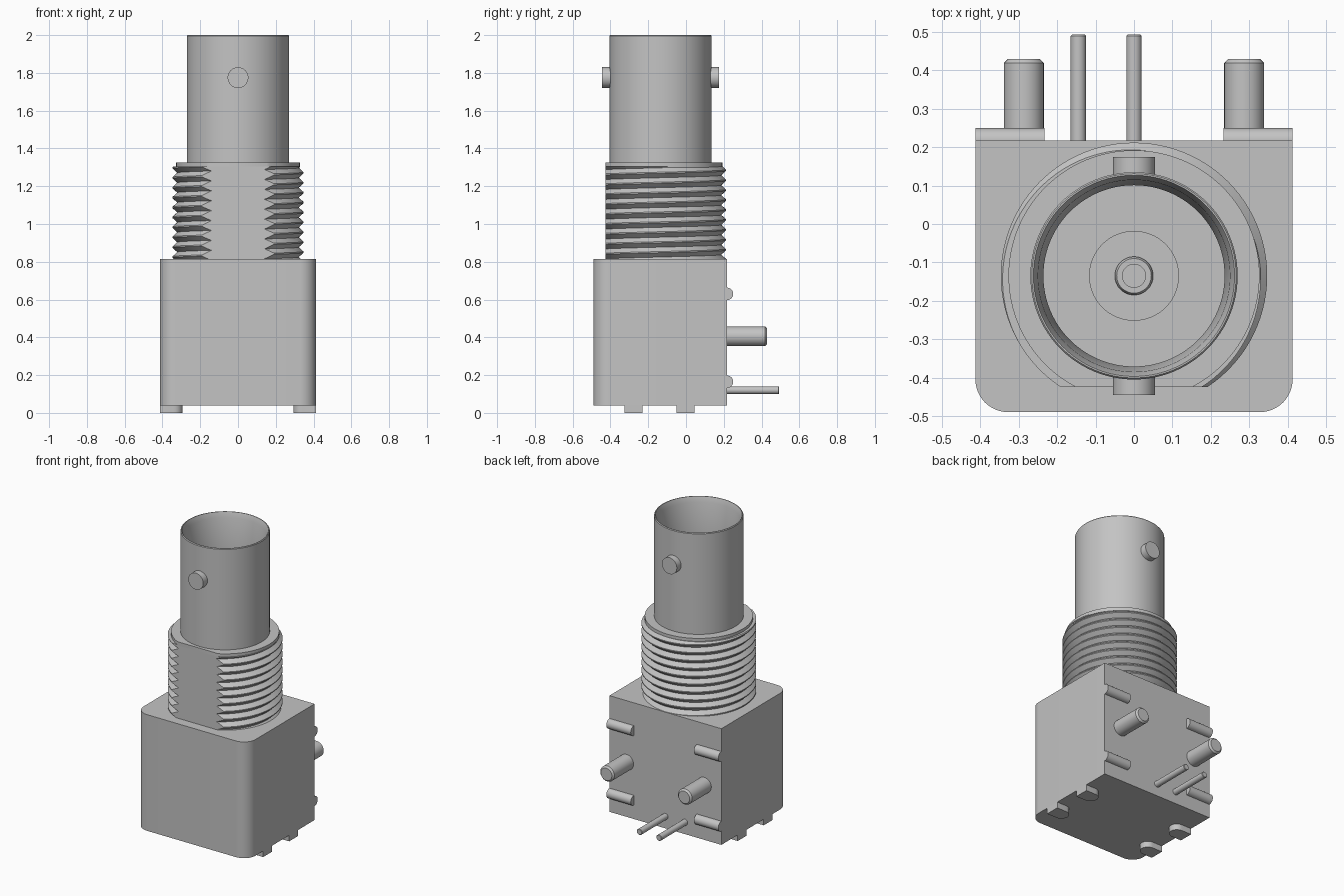
import bpy, bmesh, math
from mathutils import Matrix, Vector

cube = bpy.data.objects.get("Cube")
if cube:
    bpy.data.objects.remove(cube, do_unlink=True)

AXIS = Vector((0, -0.135, 0))          # connector axis
GREY = (0.55, 0.55, 0.55, 1)
grey = bpy.data.materials.new("plain_grey")
grey.diffuse_color = GREY
grey.use_nodes = True
grey.node_tree.nodes["Principled BSDF"].inputs["Base Color"].default_value = GREY


def finish(bm, name, smooth=True):
    bmesh.ops.recalc_face_normals(bm, faces=bm.faces[:])
    me = bpy.data.meshes.new(name)
    bm.to_mesh(me)
    bm.free()
    me.materials.append(grey)
    ob = bpy.data.objects.new(name, me)
    bpy.context.collection.objects.link(ob)
    if smooth:
        bpy.ops.object.select_all(action="DESELECT")
        ob.select_set(True)
        bpy.context.view_layer.objects.active = ob
        bpy.ops.object.shade_smooth_by_angle(angle=math.radians(30))
    return ob


def lathe(name, profile, place=None, seg=96):
    """Spin (radius, height) points around z, then place the result."""
    bm = bmesh.new()
    vs = [bm.verts.new((r, 0, z)) for r, z in profile]
    es = [bm.edges.new(p) for p in zip(vs, vs[1:])]
    bmesh.ops.spin(bm, geom=vs + es, cent=(0, 0, 0), axis=(0, 0, 1),
                   angle=math.tau, steps=seg)
    bmesh.ops.remove_doubles(bm, verts=bm.verts[:], dist=1e-5)
    bm.transform(place or Matrix.Translation(AXIS))
    return finish(bm, name)


def rod(name, r, start, end, chamfer=0.0, seg=32):
    """Solid round bar between two points, with a chamfered far end."""
    a, b = Vector(start), Vector(end)
    n = (b - a).length
    prof = [(0, 0), (r, 0), (r, n - chamfer)]
    prof += [(r - chamfer, n)] if chamfer else []
    turn = (b - a).to_track_quat("Z", "Y").to_matrix().to_4x4()
    return lathe(name, prof + [(0, n)], Matrix.Translation(a) @ turn, seg)


def prism(name, outline, z0, z1):
    bm = bmesh.new()
    f = bm.faces.new([bm.verts.new((x, y, z0)) for x, y in outline])
    up = bmesh.ops.extrude_face_region(bm, geom=[f])["geom"]
    bmesh.ops.translate(bm, vec=(0, 0, z1 - z0),
                        verts=[v for v in up if isinstance(v, bmesh.types.BMVert)])
    return finish(bm, name)


def arc(cx, cy, r, a0, a1, n=12):
    return [(cx + r * math.cos(math.radians(a0 + (a1 - a0) * i / n)),
             cy + r * math.sin(math.radians(a0 + (a1 - a0) * i / n)))
            for i in range(n + 1)]


def slice_off(bm, co, no):
    """Cut away everything beyond a plane and cap the opening."""
    cut = bmesh.ops.bisect_plane(bm, geom=bm.verts[:] + bm.edges[:] + bm.faces[:],
                                 plane_co=co, plane_no=no, clear_outer=True)
    edges = [e for e in cut["geom_cut"] if isinstance(e, bmesh.types.BMEdge)]
    bmesh.ops.contextual_create(bm, geom=edges)


# Housing block with rounded front corners
outline = [(0.413, 0.217), (-0.413, 0.217)]
outline += arc(-0.328, -0.405, 0.085, 180, 270) + arc(0.328, -0.405, 0.085, 270, 360)
housing = prism("housing", outline, 0.04, 0.815)

# Underside recess and two locating holes
cutters = [rod("recess_cutter", 0.27, (0, AXIS.y, -0.1), (0, AXIS.y, 0.35), seg=96)]
for x, y in ((0.287, 0.124), (-0.287, -0.40)):
    cutters.append(rod("hole_cutter", 0.055, (x, y, -0.1), (x, y, 0.25)))
for c in cutters:
    mod = housing.modifiers.new("cut", "BOOLEAN")
    mod.operation, mod.solver, mod.object = "DIFFERENCE", "EXACT", c
    bpy.context.view_layer.objects.active = housing
    bpy.ops.object.modifier_apply(modifier=mod.name)
    bpy.data.objects.remove(c, do_unlink=True)

# Feet with rounded inner ends
for side, label in ((1, "left"), (-1, "right")):
    for y, end in ((-0.277, "front"), (-0.003, "rear")):
        pts = [(0.413, y - 0.0475), (0.413, y + 0.0475)] + arc(0.3405, y, 0.0475, 90, 270)
        prism(f"foot_{end}_{label}", [(side * px, py) for px, py in pts], 0, 0.045)

# Threaded collar: a helical surface, capped and given a front flat
ROOT, CREST, PITCH, SEG = 0.322, 0.347, 0.0525, 96
shape = [(0.0, ROOT), (0.44, CREST), (0.56, CREST)]
turns = 13
bm = bmesh.new()
rows = []
for i in range(turns * SEG + 1):
    a = math.tau * i / SEG
    rows.append([bm.verts.new((r * math.cos(a), r * math.sin(a) + AXIS.y,
                               0.72 + PITCH * (i / SEG + t))) for t, r in shape])
for i in range((turns - 1) * SEG):
    p = rows[i] + [rows[i + SEG][0]]
    q = rows[i + 1] + [rows[i + 1 + SEG][0]]
    for k in range(3):
        bm.faces.new((p[k], q[k], q[k + 1], p[k + 1]))
bmesh.ops.delete(bm, geom=[v for v in bm.verts if not v.link_faces], context="VERTS")
slice_off(bm, (0, 0, 1.305), (0, 0, 1))
slice_off(bm, (0, 0, 0.812), (0, 0, -1))
slice_off(bm, (0, -0.425, 0), (0, -1, 0))
finish(bm, "threaded_collar")

# Plain lip on top of the thread, with the same front flat
half = math.degrees(math.acos(0.29 / 0.327))
prism("collar_lip", arc(0, AXIS.y, 0.327, -90 + half, 270 - half, 96), 1.30, 1.325)

# Barrel with tapered bore, insulator and centre contact
lathe("barrel", [(0, 1.31), (0.27, 1.31), (0.27, 1.995), (0.266, 2.0), (0.262, 2.0),
                 (0.25, 1.965), (0.236, 1.75), (0.236, 1.5), (0, 1.5)])
lathe("insulator", [(0.117, 1.5), (0.117, 1.78), (0.05, 1.78)])
lathe("centre_contact", [(0.05, 1.5), (0.05, 1.79), (0.045, 1.80), (0.03, 1.80),
                         (0.03, 1.6), (0, 1.6)], seg=48)

# Bayonet studs
for s, label in ((-1, "front"), (1, "rear")):
    rod(f"bayonet_stud_{label}", 0.055, (0, AXIS.y + s * 0.245, 1.775),
        (0, AXIS.y + s * 0.31, 1.775))

# Rear mounting pegs and standoff ribs
for s, label in ((1, "left"), (-1, "right")):
    rod(f"mounting_peg_{label}", 0.052, (s * 0.287, 0.20, 0.405),
        (s * 0.287, 0.43, 0.405), 0.011)
    for z, level in ((0.165, "lower"), (0.63, "upper")):
        rod(f"standoff_rib_{level}_{label}", 0.033, (s * 0.233, 0.217, z),
            (s * 0.413, 0.217, z))

# Solder pins and the inner contact post
rod("signal_pin", 0.02, (0, AXIS.y, 0.12), (0, 0.493, 0.12), 0.003, 24)
rod("ground_pin", 0.02, (-0.145, 0.05, 0.12), (-0.145, 0.493, 0.12), 0.003, 24)
rod("contact_post", 0.04, (0, AXIS.y, 0.36), (0, AXIS.y, 0.09), 0.005, 32)
